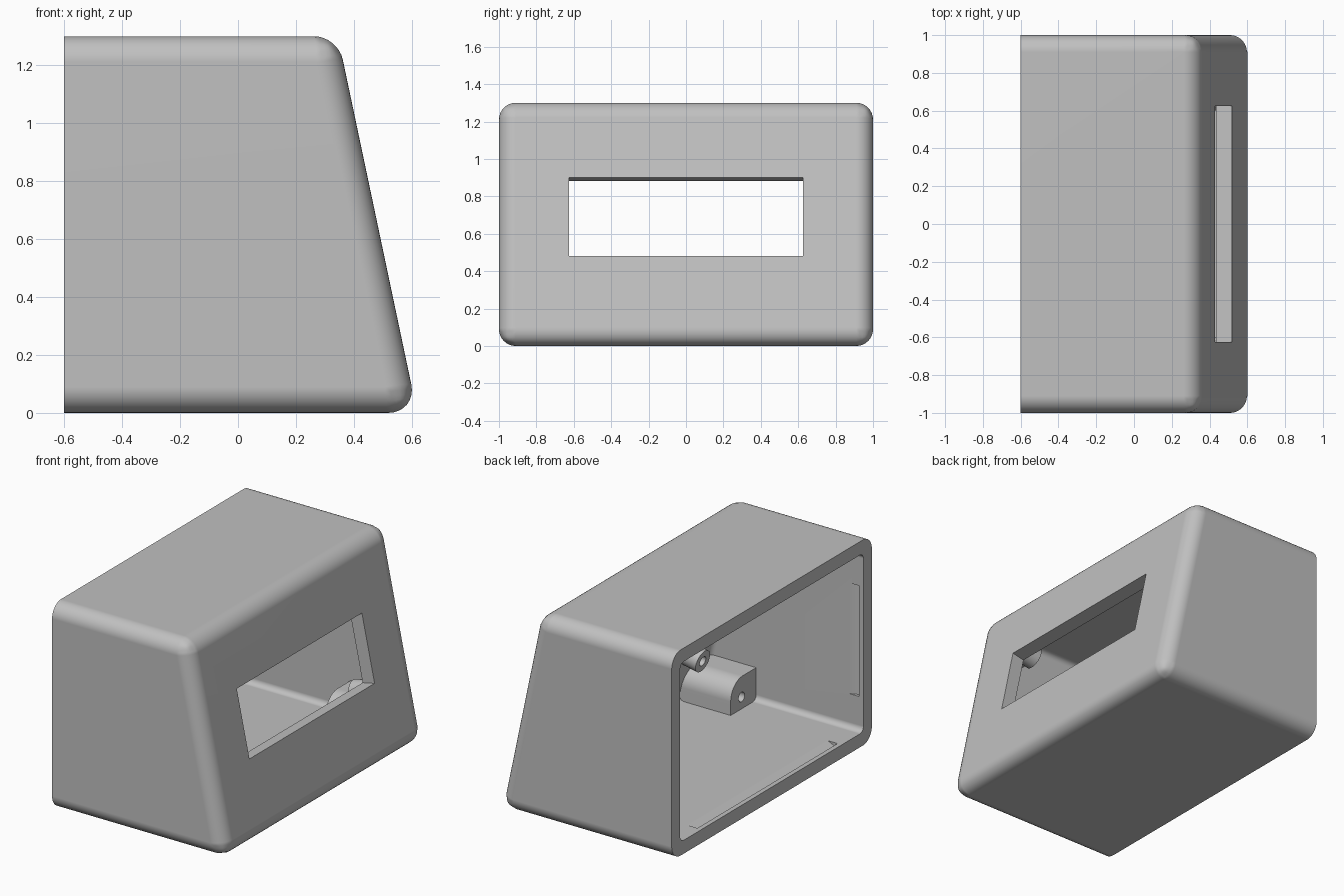
import bpy, bmesh, math
from mathutils import Matrix, Vector

cube = bpy.data.objects.get("Cube")
if cube:
    bpy.data.objects.remove(cube, do_unlink=True)

HEIGHT, BACK, SLOPE, WALL = 1.3, -0.6, 0.211, 0.085
TILT = math.atan(SLOPE)
NORMAL = Vector((math.cos(TILT), 0, math.sin(TILT)))

grey = bpy.data.materials.new("light_grey_plastic")
grey.use_nodes = True
colour = (0.53, 0.53, 0.53, 1)
grey.diffuse_color = colour
grey.node_tree.nodes["Principled BSDF"].inputs["Base Color"].default_value = colour


def face_x(z, inset=0.0):
    """x of the sloping panel at height z, moved inward by inset."""
    return 0.619 - SLOPE * z - inset


def make(name, bm):
    bmesh.ops.recalc_face_normals(bm, faces=bm.faces)
    mesh = bpy.data.meshes.new(name)
    bm.to_mesh(mesh)
    bm.free()
    mesh.materials.append(grey)
    obj = bpy.data.objects.new(name, mesh)
    bpy.context.collection.objects.link(obj)
    return obj


def prism(points, offset):
    bm = bmesh.new()
    face = bm.faces.new([bm.verts.new(p) for p in points])
    result = bmesh.ops.extrude_face_region(bm, geom=[face])
    moved = [g for g in result["geom"] if isinstance(g, bmesh.types.BMVert)]
    bmesh.ops.translate(bm, verts=moved, vec=offset)
    return bm, moved


def rounded_wedge(name, back, inset, width):
    """Sloping block with every edge rounded except those of its back end."""
    low, high, half = inset, HEIGHT - inset, 1 - inset
    dx = inset / math.cos(TILT)
    points = [(back, -half, low), (face_x(low, dx), -half, low),
              (face_x(high, dx), -half, high), (back, -half, high)]
    bm, _ = prism(points, (0, 2 * half, 0))
    edges = [e for e in bm.edges
             if any(v.co.x > back + 0.01 for v in e.verts)]
    bmesh.ops.bevel(bm, geom=edges, offset=width, offset_type='WIDTH',
                    segments=8, profile=0.5, affect='EDGES')
    return make(name, bm)


def cylinder(name, start, end, radius):
    start, end = Vector(start), Vector(end)
    axis = end - start
    bm = bmesh.new()
    turn = axis.to_track_quat('Z', 'Y').to_matrix().to_4x4()
    bmesh.ops.create_cone(bm, cap_ends=True, segments=32, radius1=radius,
                          radius2=radius, depth=axis.length,
                          matrix=Matrix.Translation((start + end) / 2) @ turn)
    return make(name, bm)


def cut(obj, cutters):
    for cutter in cutters:
        mod = obj.modifiers.new("cut", 'BOOLEAN')
        mod.operation, mod.solver, mod.object = 'DIFFERENCE', 'EXACT', cutter
    graph = bpy.context.evaluated_depsgraph_get()
    mesh = bpy.data.meshes.new_from_object(obj.evaluated_get(graph))
    obj.modifiers.clear()
    obj.data = mesh
    for cutter in cutters:
        bpy.data.objects.remove(cutter, do_unlink=True)


def finish(obj):
    obj.data.shade_smooth()
    obj.data.set_sharp_from_angle(angle=math.radians(30))
    mod = obj.modifiers.new("even_shading", 'WEIGHTED_NORMAL')
    mod.keep_sharp = True


# Hollow housing, open at the back end
housing = rounded_wedge("housing", BACK, 0, 0.127)
cutters = [rounded_wedge("cavity", BACK - 0.2, WALL, 0.05)]

# Display window through the sloping panel
bm = bmesh.new()
bmesh.ops.create_cube(bm, size=1)
bm.transform(Matrix.Translation((face_x(0.69), 0, 0.69))
             @ Matrix.Rotation(-TILT, 4, 'Y')
             @ Matrix.Diagonal((0.4, 1.25, 0.43, 1)))
cutters.append(make("window_cutter", bm))

# Wedge-shaped snap grooves inside the four walls near the opening
for k in range(4):
    sideways = k % 2
    depth = (1 if sideways else HEIGHT / 2) - WALL
    length = 0.35 if sideways else 0.7
    points = [(-0.57, -length, -depth + 0.02), (-0.57, -length, -depth - 0.03),
              (-0.5, -length, -depth), (-0.5, -length, -depth + 0.02)]
    bm, _ = prism(points, (0, 2 * length, 0))
    bm.transform(Matrix.Translation((0, 0, HEIGHT / 2))
                 @ Matrix.Rotation(k * math.pi / 2, 4, 'X'))
    cutters.append(make("groove_cutter", bm))
cut(housing, cutters)
finish(housing)

for side, side_name in ((1, "left"), (-1, "right")):
    for top, level in ((False, "lower"), (True, "upper")):
        def place(z):
            return HEIGHT - z if top else z

        # Screw post in the corner, rounded on its inner edge
        outline = [(0.66, 0.05), (0.95, 0.05), (0.95, 0.29)]
        for i in range(9):
            a = math.pi / 2 * (1 + i / 8)
            outline.append((0.78 + 0.12 * math.cos(a), 0.17 + 0.12 * math.sin(a)))
        points = [(0.15, side * y, place(z)) for y, z in outline]
        bm, far = prism(points, (0.2, 0, 0))
        for v in far:
            v.co.x = face_x(v.co.z, 0.059)
        post = make(f"{level}_{side_name}_screw_post", bm)
        hole_y, hole_z = side * 0.77, place(0.16)
        cut(post, [cylinder("hole_cutter", (0.1, hole_y, hole_z),
                            (0.24, hole_y, hole_z), 0.03)])
        finish(post)

        # Standoff for the display, square to the sloping panel
        z = 0.98 if top else 0.39
        base = Vector((face_x(z, 0.087), side * 0.67, z))
        standoff = cylinder(f"{level}_{side_name}_standoff",
                            base + NORMAL * 0.03, base - NORMAL * 0.1, 0.07)
        cut(standoff, [cylinder("hole_cutter", base - NORMAL * 0.02,
                                base - NORMAL * 0.2, 0.03)])
        finish(standoff)
